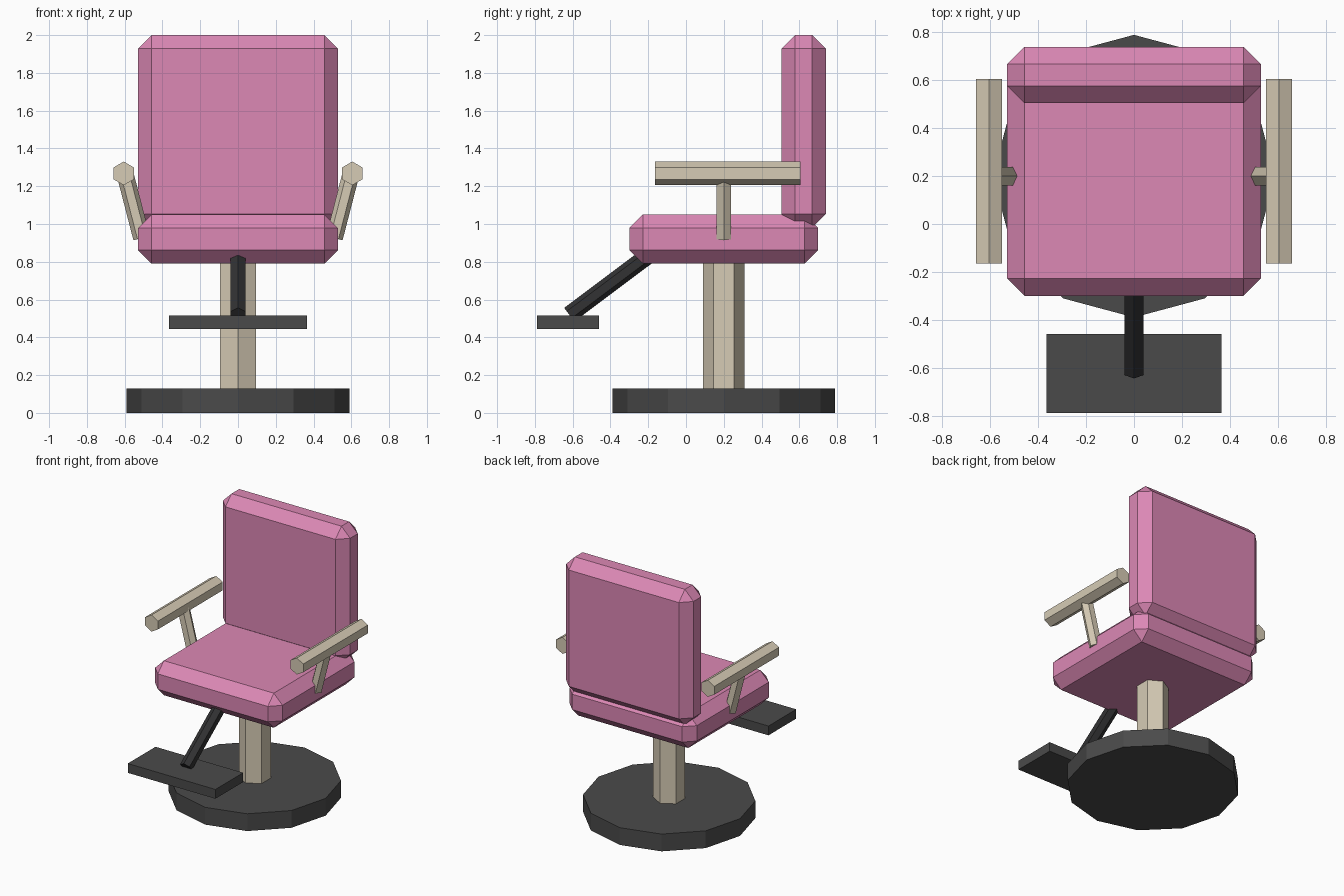
import bpy, bmesh, math
from mathutils import Vector

if "Cube" in bpy.data.objects:
    bpy.data.objects.remove(bpy.data.objects["Cube"])


def material(name, rgb):
    """Flat colour from 0-255 sRGB values."""
    m = bpy.data.materials.new(name)
    lin = [((c / 255 + 0.055) / 1.055) ** 2.4 for c in rgb]
    m.diffuse_color = (*lin, 1)
    m.use_nodes = True
    m.node_tree.nodes["Principled BSDF"].inputs["Base Color"].default_value = m.diffuse_color
    return m


PINK = material("pink upholstery", (220, 136, 181))
CREAM = material("cream metal", (214, 203, 181))
GREY = material("dark grey", (74, 74, 74))
BLACK = material("near black", (50, 50, 51))


def finish(name, bm, mat):
    bmesh.ops.recalc_face_normals(bm, faces=bm.faces)
    me = bpy.data.meshes.new(name)
    bm.to_mesh(me)
    bm.free()
    me.materials.append(mat)
    ob = bpy.data.objects.new(name, me)
    bpy.context.collection.objects.link(ob)
    return ob


def box(name, lo, hi, mat, chamfer=0):
    bm = bmesh.new()
    bmesh.ops.create_cube(bm, size=1)
    for v in bm.verts:
        v.co = [(a + b) / 2 + c * (b - a) for a, b, c in zip(lo, hi, v.co)]
    if chamfer:
        bmesh.ops.bevel(bm, geom=bm.edges[:], offset=chamfer, segments=1,
                        affect='EDGES', offset_type='OFFSET')
    return finish(name, bm, mat)


def prism(name, start, end, radius, sides, mat, first):
    """Straight prism; its first corner points along 'first'."""
    start, end = Vector(start), Vector(end)
    axis = (end - start).normalized()
    u = Vector(first)
    u = (u - axis * u.dot(axis)).normalized()
    w = axis.cross(u)
    bm = bmesh.new()
    rings = []
    for p in (start, end):
        ring = []
        for i in range(sides):
            a = 2 * math.pi * i / sides
            ring.append(bm.verts.new(p + radius * (u * math.cos(a) + w * math.sin(a))))
        bm.faces.new(ring)
        rings.append(ring)
    for i in range(sides):
        j = (i + 1) % sides
        bm.faces.new((rings[0][i], rings[0][j], rings[1][j], rings[1][i]))
    return finish(name, bm, mat)


# Base disc and column
prism("base", (0, 0.2, 0), (0, 0.2, 0.13), 0.59, 12, GREY, (0, 1, 0))
prism("column", (0, 0.2, 0.13), (0, 0.2, 0.85), 0.11, 6, CREAM, (0, 1, 0))

# Cushions
box("seat", (-0.53, -0.30, 0.79), (0.53, 0.70, 1.05), PINK, 0.072)
box("backrest", (-0.53, 0.505, 0.98), (0.53, 0.74, 2.0), PINK, 0.072)

# Armrests with leaning struts
for side, s in (("left", -1), ("right", 1)):
    prism(side + "_armrest", (s * 0.605, -0.165, 1.268), (s * 0.605, 0.605, 1.268),
          0.0625, 6, CREAM, (0, 0, 1))
    prism(side + "_arm_strut", (s * 0.51, 0.2, 0.925), (s * 0.594, 0.2, 1.25),
          0.045, 6, CREAM, (1, 0, 0))

# Footrest
prism("footrest_rod", (0, -0.618, 0.52), (0, -0.10, 0.908), 0.045, 6, BLACK, (0, 0, 1))
box("footrest_plate", (-0.365, -0.79, 0.445), (0.365, -0.46, 0.515), GREY)
